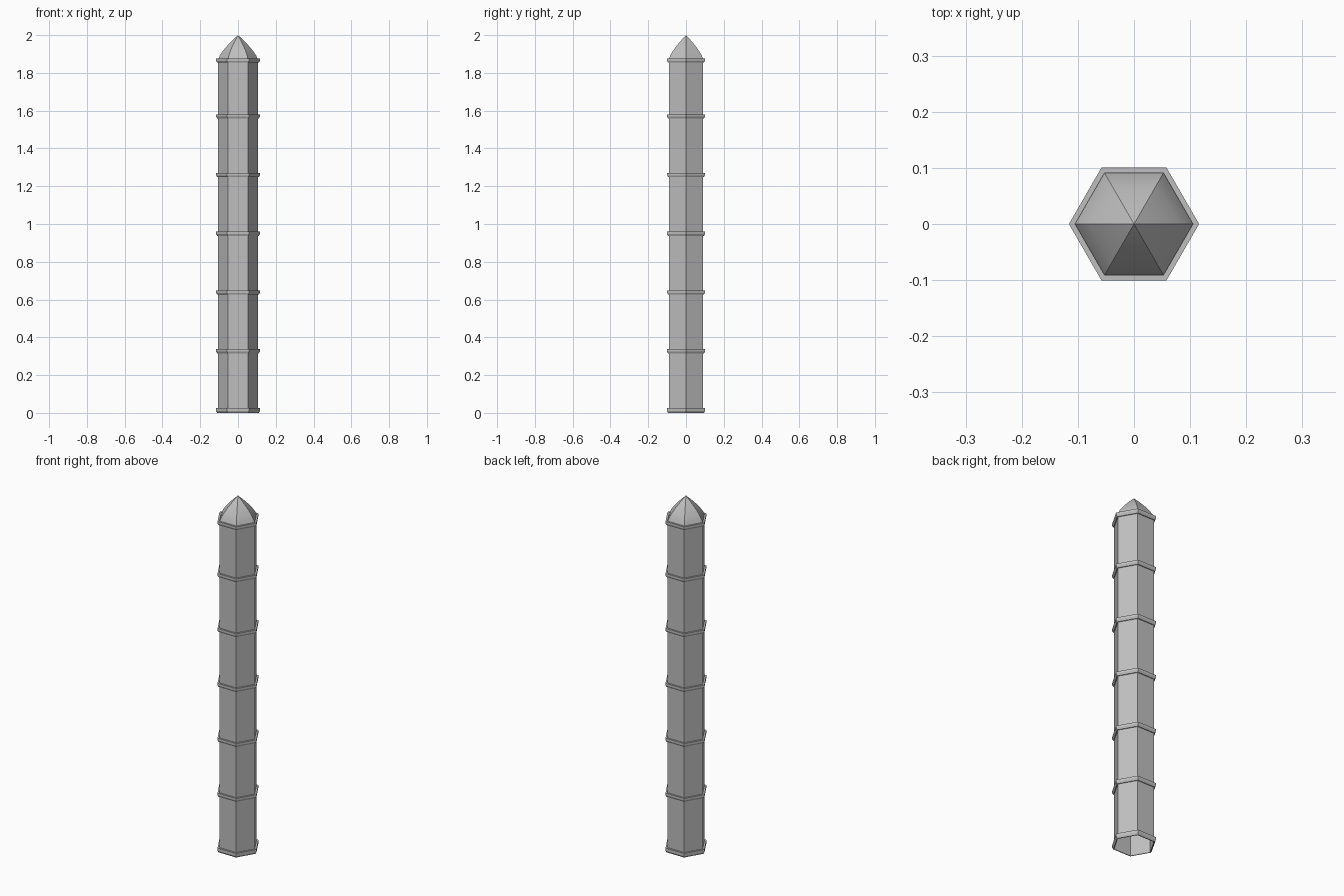
import bpy
import bmesh
from math import cos, sin, pi, radians

cube = bpy.data.objects.get("Cube")
if cube:
    bpy.data.objects.remove(cube)

SIDES = 6
SHAFT_R = 0.105
BAND_R = 0.116
EAVES = 1.872
BAND_H = 0.022

stone = bpy.data.materials.new("grey stone")
stone.use_nodes = True
colour = (0.52, 0.52, 0.52, 1)
stone.diffuse_color = colour
stone.node_tree.nodes["Principled BSDF"].inputs["Base Color"].default_value = colour


def hex_lathe(name, profile, closed=False, smooth=False):
    """Sweep a (radius, height) profile round a six-sided plan."""
    bm = bmesh.new()
    rings = []
    for r, z in profile:
        if r == 0:
            rings.append([bm.verts.new((0, 0, z))] * SIDES)
        else:
            rings.append([bm.verts.new((r * cos(2 * pi * i / SIDES),
                                        r * sin(2 * pi * i / SIDES), z))
                          for i in range(SIDES)])
    pairs = list(zip(rings, rings[1:]))
    if closed:
        pairs.append((rings[-1], rings[0]))
    for low, high in pairs:
        for i in range(SIDES):
            j = (i + 1) % SIDES
            corners = [low[i], low[j], high[j], high[i]]
            bm.faces.new(list(dict.fromkeys(corners)))
    bmesh.ops.recalc_face_normals(bm, faces=bm.faces)
    mesh = bpy.data.meshes.new(name)
    bm.to_mesh(mesh)
    bm.free()
    obj = bpy.data.objects.new(name, mesh)
    bpy.context.collection.objects.link(obj)
    mesh.materials.append(stone)
    if smooth:
        bpy.ops.object.select_all(action="DESELECT")
        obj.select_set(True)
        bpy.context.view_layer.objects.active = obj
        bpy.ops.object.shade_smooth_by_angle(angle=radians(25))
    return obj


# Hollow shaft, open at the foot
hex_lathe("shaft", [(SHAFT_R, 0), (SHAFT_R, EAVES)])

# Projecting bands with a chamfered underside
for n, top in enumerate([0.026, 0.337, 0.648, 0.959, 1.27, 1.581, EAVES + 0.004]):
    base = top - BAND_H
    if n == 0:
        base = 0
    hex_lathe(f"band_{n + 1}",
              [(SHAFT_R, base), (BAND_R - 0.006, base),
               (BAND_R, base + 0.01), (BAND_R, top), (SHAFT_R, top)],
              closed=True)

# Curved pointed roof
steps = 6
roof = [(SHAFT_R * (1 - (k / steps) ** 1.35), EAVES + (2 - EAVES) * k / steps)
        for k in range(steps)]
hex_lathe("roof", roof + [(0, 2)], smooth=True)
